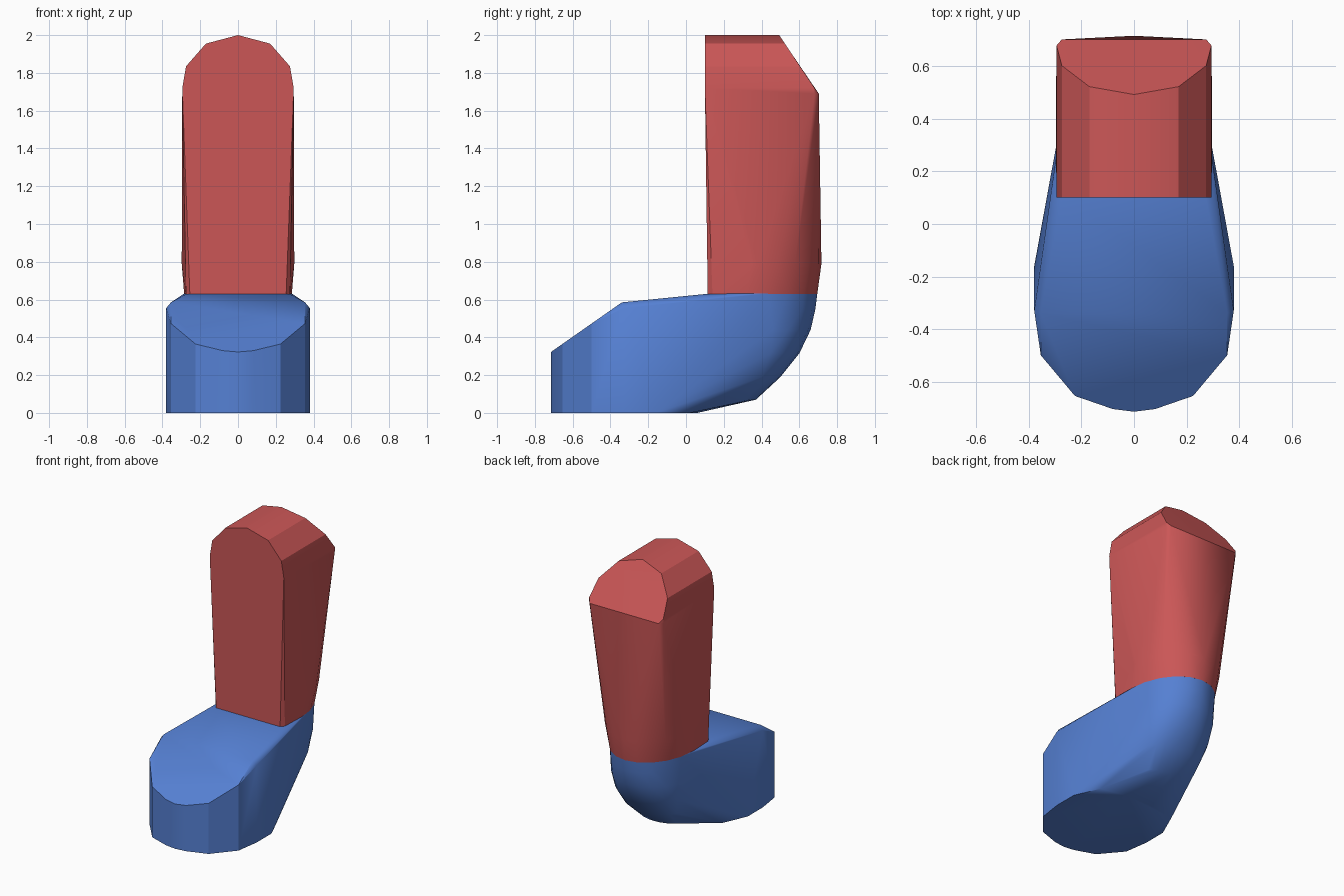
import bpy, bmesh, math

cube = bpy.data.objects.get("Cube")
if cube:
    bpy.data.objects.remove(cube, do_unlink=True)


def material(name, color):
    m = bpy.data.materials.new(name)
    m.use_nodes = True
    m.diffuse_color = color
    m.node_tree.nodes["Principled BSDF"].inputs["Base Color"].default_value = color
    return m


def mirrored(points):
    """Add the x-mirrored twin of every point off the centre line."""
    return points + [(-x, y, z) for x, y, z in points if x > 0]


def back_arc(w, y0, y1, z, steps=5):
    """Half of an elliptical arc from the side (w, y0) to the back centre (0, y1)."""
    pts = []
    for i in range(steps + 1):
        a = math.pi / 2 * i / steps
        x = w * math.cos(a) if i < steps else 0.0
        pts.append((x, y0 + (y1 - y0) * math.sin(a), z))
    return pts


def hull(name, half_points, mat):
    """Convex solid around a mirrored set of section points."""
    bm = bmesh.new()
    for p in mirrored(half_points):
        bm.verts.new(p)
    res = bmesh.ops.convex_hull(bm, input=bm.verts[:])
    loose = {v for v in res["geom_interior"] + res["geom_unused"]
             if isinstance(v, bmesh.types.BMVert) and v.is_valid}
    bmesh.ops.delete(bm, geom=list(loose), context="VERTS")
    bmesh.ops.dissolve_limit(bm, angle_limit=math.radians(1),
                             verts=bm.verts[:], edges=bm.edges[:])
    bmesh.ops.recalc_face_normals(bm, faces=bm.faces[:])
    me = bpy.data.meshes.new(name)
    bm.to_mesh(me)
    bm.free()
    me.materials.append(mat)
    ob = bpy.data.objects.new(name, me)
    bpy.context.collection.objects.link(ob)
    bpy.ops.object.select_all(action="DESELECT")
    ob.select_set(True)
    bpy.context.view_layer.objects.active = ob
    bpy.ops.object.shade_smooth_by_angle(angle=math.radians(30))
    return ob


blue = material("blue", (0.091, 0.216, 0.65, 1))
red = material("red", (0.60, 0.095, 0.095, 1))

# Foot: rounded toe wall cut by a sloping plane
toe = [(0.38, -0.33), (0.355, -0.50), (0.225, -0.655), (0.08, -0.705), (0, -0.715)]
foot = []
for x, y in toe:
    foot.append((x, y, 0))
    foot.append((x, y, 0.585 + 0.7 * (y + 0.34) if y < -0.4 else 0.555))
# Foot: sole behind the toe, then the top
foot += [(0.38, -0.16, 0), (0.30, 0.02, 0), (0.10, 0.06, 0)]
foot += [(0.355, -0.34, 0.585), (0.272, 0.11, 0.63), (0.295, 0.26, 0.615)]
# Foot: rounded heel sections
for w, y0, y1, z in [(0.15, 0.29, 0.37, 0.07), (0.22, 0.36, 0.50, 0.19),
                     (0.255, 0.38, 0.60, 0.315), (0.27, 0.37, 0.66, 0.44),
                     (0.28, 0.33, 0.685, 0.55), (0.285, 0.32, 0.695, 0.632)]:
    foot += back_arc(w, y0, y1, z)
hull("foot", foot, blue)

# Shin: arched top, running from the flat front to a sloping back cut
arch = [(0.295, 1.72), (0.275, 1.835), (0.17, 1.955), (0, 2.0)]
shin = []
for x, z in arch:
    shin.append((x, 0.10, z))
    shin.append((x, 0.70 - (z - 1.69) * 0.667, z))
shin += [(0.295, 0.68, 1.69), (0.275, 0.703, 1.69)]
# Shin: lower sections with a rounded back
shin += [(0.255, 0.115, 0.63), (0.275, 0.14, 0.63), (0.298, 0.35, 0.79)]
shin += back_arc(0.285, 0.32, 0.695, 0.63)
shin += back_arc(0.298, 0.38, 0.717, 0.79)
hull("shin", shin, red)
